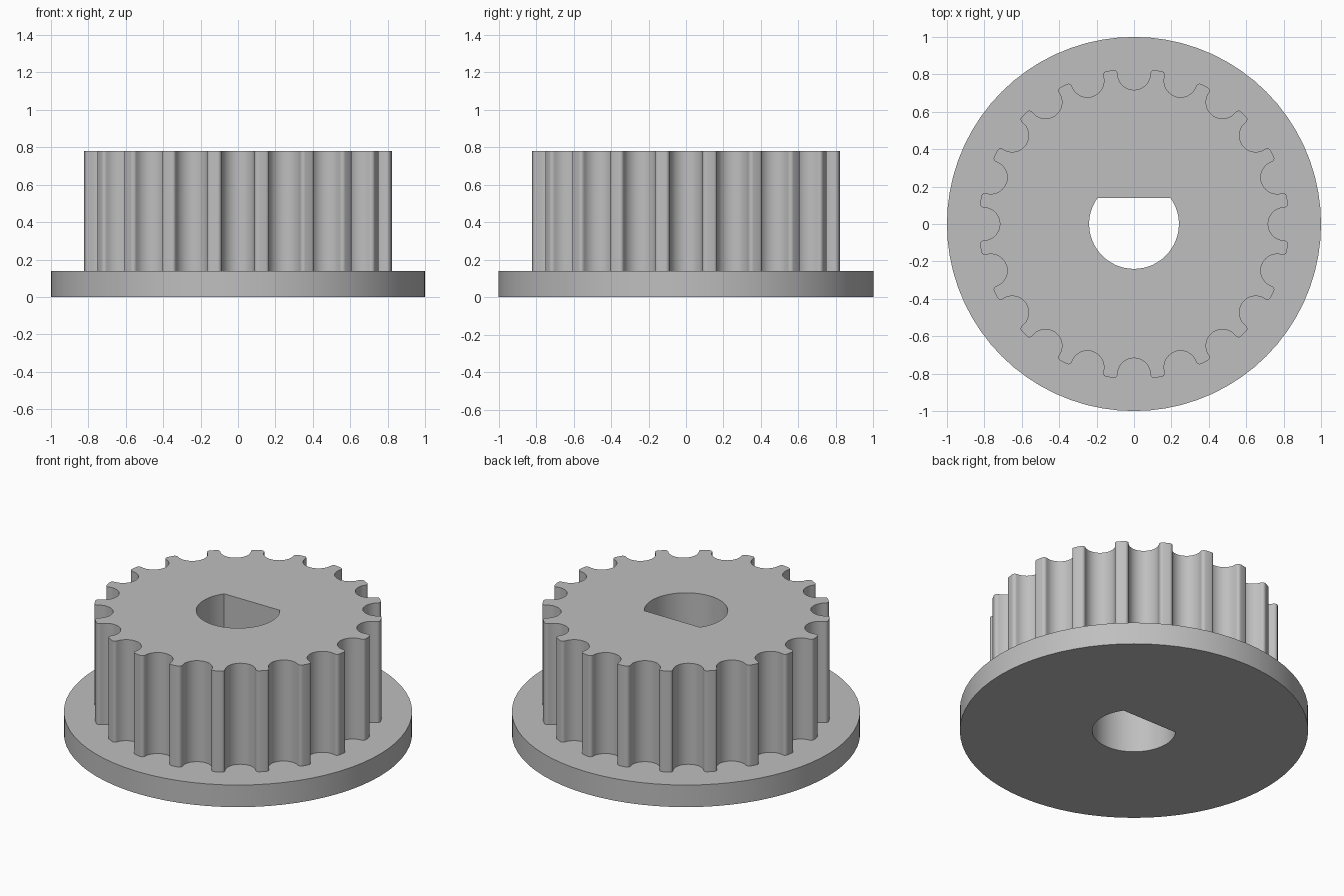
import bpy
import bmesh
from math import sin, cos, pi, radians, asin, acos, atan2, sqrt

if "Cube" in bpy.data.objects:
    bpy.data.objects.remove(bpy.data.objects["Cube"], do_unlink=True)

FLANGE_TOP, DRUM_TOP = 0.14, 0.78
TEETH = 20


def arc(cx, cy, r, a0, a1, n):
    """Points along an arc, both ends included."""
    return [(cx + r * cos(a0 + (a1 - a0) * i / n),
             cy + r * sin(a0 + (a1 - a0) * i / n)) for i in range(n + 1)]


def tooth_profile(tip=0.83, centre=0.805, groove=0.088, fillet=0.02):
    """Round grooves between teeth with rounded tips."""
    # Fillet centre touches both the groove circle and the tip circle
    ring, gap = tip - fillet, groove + fillet
    fy = (ring ** 2 - gap ** 2 + centre ** 2) / (2 * centre)
    fx = sqrt(ring ** 2 - fy ** 2)
    meet = atan2(fy - centre, fx)
    half = arc(0, centre, groove, -pi / 2, meet, 9)
    half += arc(fx, fy, fillet, meet + pi, atan2(fy, fx), 6)[1:]
    section = [(-x, y) for x, y in reversed(half[1:])] + half
    points = []
    for k in range(TEETH):
        a = -2 * pi * k / TEETH
        points += [(x * cos(a) - y * sin(a), x * sin(a) + y * cos(a)) for x, y in section]
    return points


flange = arc(0, 0, 1, 0, 2 * pi, 72)[:-1]
teeth = tooth_profile()
# D-shaped shaft bore, flat on the back side
flat = asin(0.14 / 0.24)
bore = arc(0, 0, 0.24, pi - flat, 2 * pi + flat, 40)

bm = bmesh.new()


def loop(points, z):
    verts = [bm.verts.new((x, y, z)) for x, y in points]
    edges = [bm.edges.new((verts[i - 1], verts[i])) for i in range(len(verts))]
    return verts, edges


def wall(low, high):
    a, b = low[0], high[0]
    for i in range(len(a)):
        bm.faces.new((a[i - 1], a[i], b[i], b[i - 1]))


def cap(outer, inner):
    bmesh.ops.triangle_fill(bm, use_beauty=True, edges=outer[1] + inner[1], normal=(0, 0, 1))


# Flange, toothed drum and bore form one closed solid
flange_low, flange_high = loop(flange, 0), loop(flange, FLANGE_TOP)
teeth_low, teeth_high = loop(teeth, FLANGE_TOP), loop(teeth, DRUM_TOP)
bore_low, bore_high = loop(bore, 0), loop(bore, DRUM_TOP)
cap(flange_low, bore_low)
cap(flange_high, teeth_low)
cap(teeth_high, bore_high)
wall(flange_low, flange_high)
wall(teeth_low, teeth_high)
wall(bore_low, bore_high)
bmesh.ops.recalc_face_normals(bm, faces=bm.faces[:])

mesh = bpy.data.meshes.new("flanged_toothed_pulley")
bm.to_mesh(mesh)
bm.free()
pulley = bpy.data.objects.new("flanged_toothed_pulley", mesh)
bpy.context.collection.objects.link(pulley)

# Plain grey metal
grey = bpy.data.materials.new("grey")
grey.use_nodes = True
colour = (0.52, 0.52, 0.52, 1)
grey.diffuse_color = colour
grey.node_tree.nodes["Principled BSDF"].inputs["Base Color"].default_value = colour
mesh.materials.append(grey)

bpy.ops.object.select_all(action="DESELECT")
pulley.select_set(True)
bpy.context.view_layer.objects.active = pulley
bpy.ops.object.shade_smooth_by_angle(angle=radians(30))
